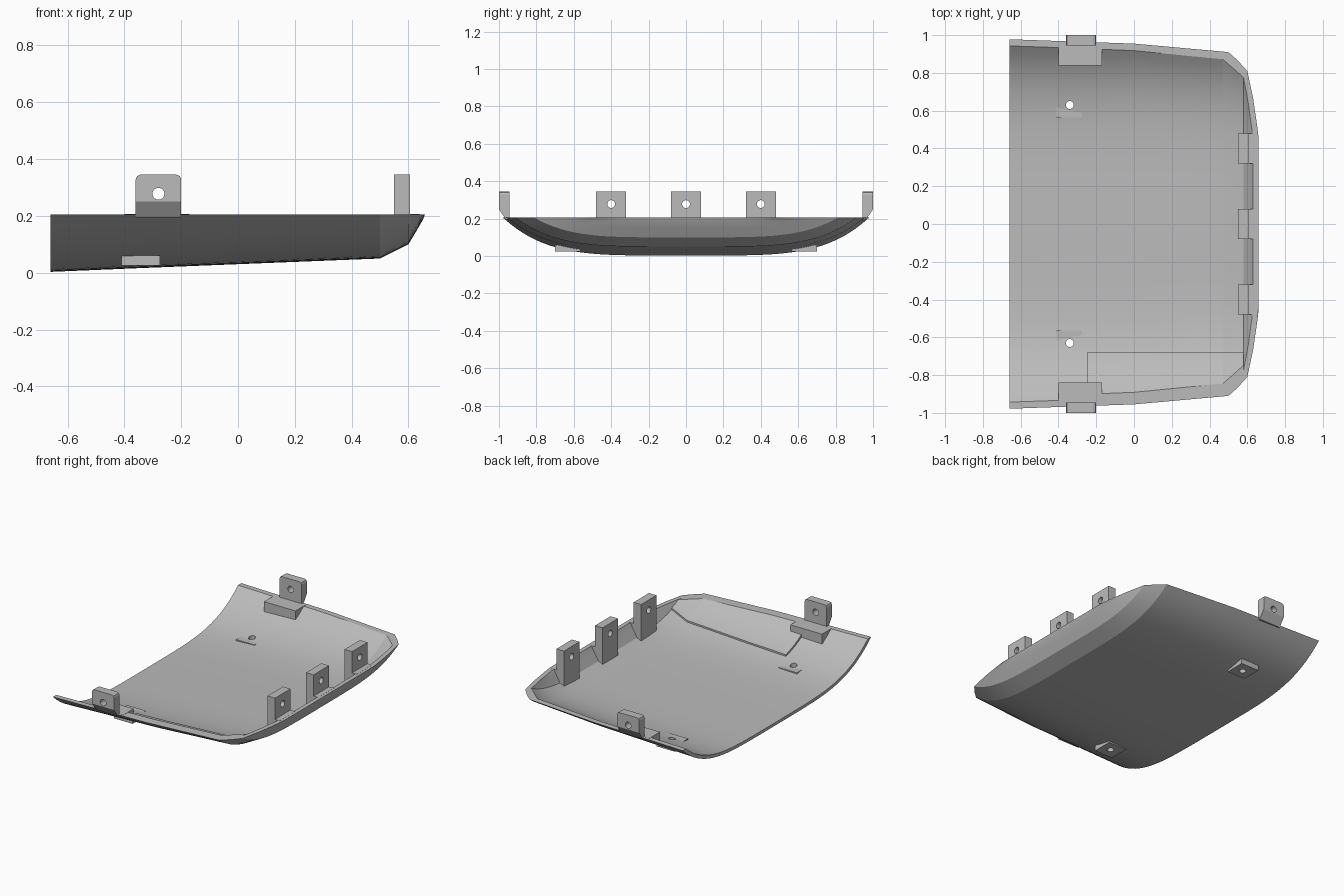
import bpy, bmesh, math
from mathutils import Vector

cube = bpy.data.objects.get("Cube")
if cube:
    bpy.data.objects.remove(cube, do_unlink=True)

grey = bpy.data.materials.new("plain grey")
grey.use_nodes = True
grey.diffuse_color = (0.5, 0.5, 0.5, 1)
grey.node_tree.nodes["Principled BSDF"].inputs["Base Color"].default_value = (0.5, 0.5, 0.5, 1)

RIM = 0.205


def finish(bm, name):
    bmesh.ops.recalc_face_normals(bm, faces=bm.faces)
    mesh = bpy.data.meshes.new(name)
    bm.to_mesh(mesh)
    bm.free()
    mesh.materials.append(grey)
    obj = bpy.data.objects.new(name, mesh)
    bpy.context.collection.objects.link(obj)
    return obj


def activate(obj):
    bpy.ops.object.select_all(action="DESELECT")
    obj.select_set(True)
    bpy.context.view_layer.objects.active = obj


def skin(name, outer, inner, spread, steps):
    """Closed shell between two lofted bowls; a station is (x, half width, floor z)."""
    bm = bmesh.new()
    grids = []
    for stations in (outer, inner):
        rows = []
        for x, w, floor in stations:
            ys = [spread(w, i / steps) for i in range(steps + 1)]
            rows.append([bm.verts.new((x, y, floor + (RIM - floor) * abs(y / w) ** 4.5)) for y in ys])
        for a, b in zip(rows, rows[1:]):
            for i in range(steps):
                bm.faces.new((a[i], a[i + 1], b[i + 1], b[i]))
        loop = rows[0] + [r[-1] for r in rows[1:-1]] + rows[-1][::-1] + [r[0] for r in rows[-2:0:-1]]
        grids.append(loop)
    lower, upper = grids
    for i in range(len(lower)):
        bm.faces.new((lower[i - 1], lower[i], upper[i], upper[i - 1]))
    obj = finish(bm, name)
    activate(obj)
    bpy.ops.object.shade_smooth_by_angle(angle=math.radians(20))
    return obj


def prism(name, profile, axis, start, end, chamfer=0):
    """Extrude a profile of (horizontal, z) points along x or y."""
    bm = bmesh.new()
    if axis == "x":
        pts, shift = [(start, h, z) for h, z in profile], (end - start, 0, 0)
    else:
        pts, shift = [(h, start, z) for h, z in profile], (0, end - start, 0)
    face = bm.faces.new([bm.verts.new(p) for p in pts])
    new = bmesh.ops.extrude_face_region(bm, geom=[face])["geom"]
    bmesh.ops.translate(bm, vec=Vector(shift), verts=[v for v in new if isinstance(v, bmesh.types.BMVert)])
    if chamfer:
        top = max(z for h, z in profile) - 0.001
        edges = [e for e in bm.edges if all(v.co.z > top for v in e.verts)
                 and abs(e.verts[0].co.x - e.verts[1].co.x) < 0.001]
        bmesh.ops.bevel(bm, geom=edges, offset=chamfer, segments=2, affect="EDGES", profile=0.5)
    return finish(bm, name)


def drill(objects, centre, axis):
    """Cut one round hole through each object."""
    turn = {"x": (0, math.pi / 2, 0), "y": (math.pi / 2, 0, 0), "z": (0, 0, 0)}[axis]
    bpy.ops.mesh.primitive_cylinder_add(vertices=20, radius=0.021, depth=0.2, location=centre, rotation=turn)
    cutter = bpy.context.object
    cutter.name = "hole_cutter"
    cutter.hide_render = True
    cutter.data.materials.append(grey)
    for obj in objects:
        activate(obj)
        mod = obj.modifiers.new("hole", "BOOLEAN")
        mod.operation = "DIFFERENCE"
        mod.solver = "EXACT"
        mod.object = cutter
        # keep the cut ahead of any smoothing modifier
        bpy.ops.object.modifier_move_to_index(modifier=mod.name, index=0)
        bpy.ops.object.modifier_apply(modifier=mod.name)
    bpy.data.objects.remove(cutter, do_unlink=True)


# Curved tray, open at one end
outside = [(-0.66, 0.978, 0.003), (-0.35, 0.967, 0.016), (0, 0.955, 0.03),
           (0.5, 0.91, 0.05), (0.55, 0.865, 0.075), (0.6, 0.81, 0.1),
           (0.63, 0.67, 0.15), (0.652, 0.52, 0.188), (0.658, 0.47, RIM)]
inside = [(-0.66, 0.943, 0.023), (-0.35, 0.932, 0.036), (0, 0.918, 0.05),
          (0.47, 0.872, 0.07), (0.53, 0.82, 0.095), (0.58, 0.775, 0.118),
          (0.605, 0.64, 0.16), (0.624, 0.5, 0.192), (0.63, 0.45, RIM)]
tray = skin("tray_shell", outside, inside, lambda w, t: w * (2 * t - 1), 48)

# Slightly raised panel along one inner side
base = [(-0.25, 0.928, 0.04)] + inside[2:6]
under = [(x, w + 0.008, z - 0.006) for x, w, z in base]
over = [(x, w - 0.027, z + 0.008) for x, w, z in base]
skin("thick_side_panel", under, over, lambda w, t: -w + (w - 0.68) * t, 12)

# Side ears with their blocks, and screw pads through the floor
for side, label in ((1, "left"), (-1, "right")):
    ear = prism(label + "_ear",
                [(side * y, z) for y, z in ((1, 0.345), (0.945, 0.345), (0.945, 0.195), (0.962, 0.195), (1, 0.25))],
                "x", -0.36, -0.2, chamfer=0.016)
    drill([ear], (-0.28, side * 0.97, 0.278), "y")
    prism(label + "_ear_block",
          [(side * y, z) for y, z in ((0.84, 0.206), (0.84, 0.13), (0.87, 0.145), (0.93, 0.185), (0.95, 0.206))],
          "x", -0.4, -0.17)
    pad = prism(label + "_screw_pad",
                [(side * y, z) for y, z in ((0.565, 0.025), (0.7, 0.025), (0.7, 0.06), (0.565, 0.06))],
                "x", -0.41, -0.275)
    drill([pad, tray], (-0.34, side * 0.63, 0.04), "z")

# Row of upright tabs along the closed end
for i, y in enumerate((-0.4, 0, 0.4)):
    tab = prism("end_tab_%d" % (i + 1),
                [(0.55, 0.085), (0.55, 0.345), (0.605, 0.345), (0.605, 0.206), (0.64, 0.206), (0.6, 0.125)],
                "y", y - 0.08, y + 0.08)
    drill([tab], (0.58, y, 0.278), "x")
